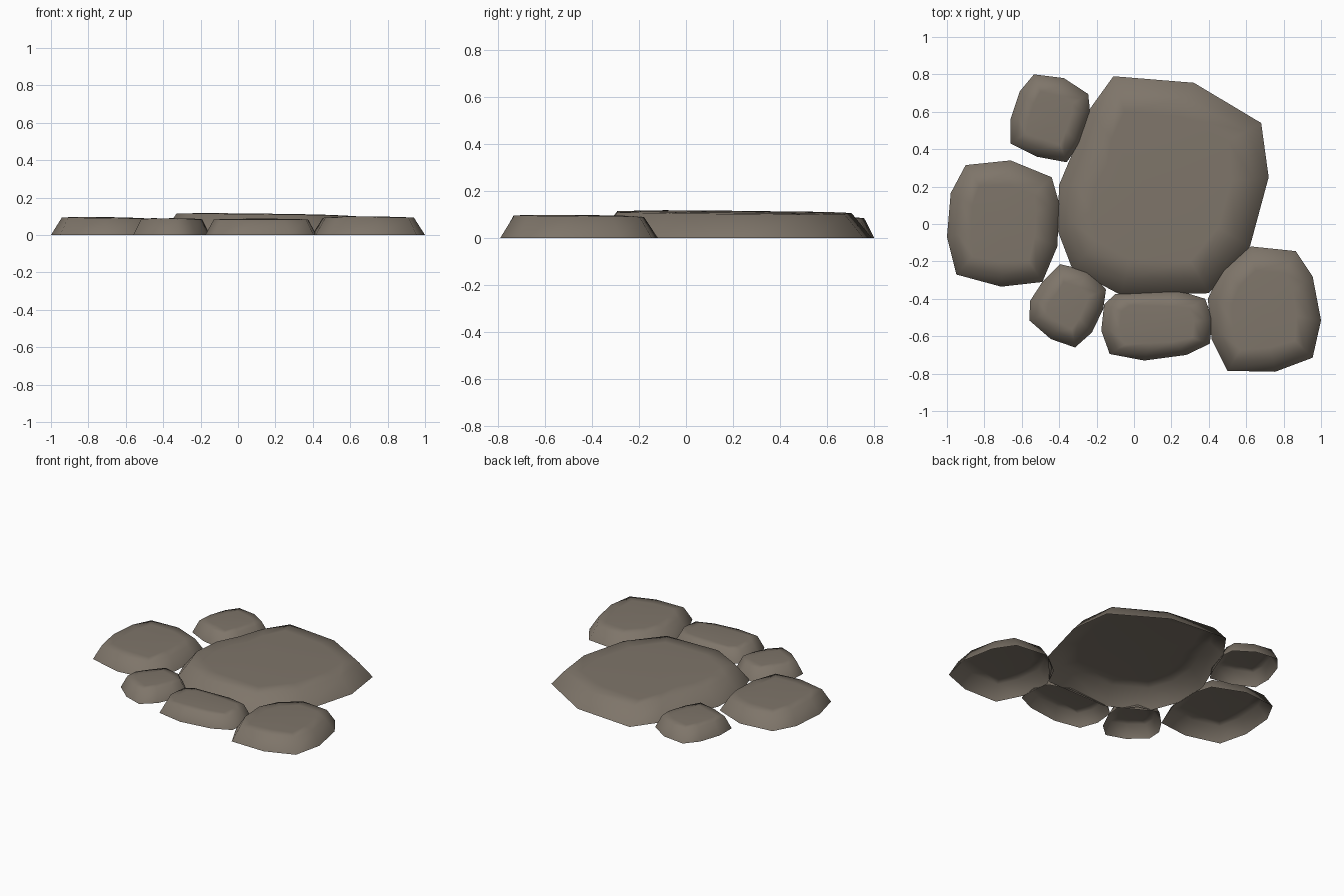
import bpy, bmesh
from mathutils import Vector

if "Cube" in bpy.data.objects:
    bpy.data.objects.remove(bpy.data.objects["Cube"])

stone = bpy.data.materials.new("warm grey stone")
stone.diffuse_color = (0.21, 0.178, 0.143, 1)
stone.use_nodes = True
stone.node_tree.nodes["Principled BSDF"].inputs["Base Color"].default_value = stone.diffuse_color


def flagstone(name, outline, inset, height, tilt=(0, 0)):
    """Low slab, open underneath: sloped sides up to a slightly tilted, domed top."""
    pts = [Vector((x, y, 0)) for x, y in outline]
    mid = sum(pts, Vector()) / len(pts)
    bm = bmesh.new()

    def ring(amount, drop):
        verts = []
        for p in pts:
            d = p - mid
            q = mid + d * (1 - amount / d.length)
            z = height - drop + tilt[0] * (q.x - mid.x) + tilt[1] * (q.y - mid.y)
            verts.append(bm.verts.new((q.x, q.y, z)))
        return verts

    base = [bm.verts.new(p) for p in pts]
    rim = ring(inset, 0.006)
    crown = ring(inset * 2.2, 0.002)
    n = len(pts)
    for low, high in ((base, rim), (rim, crown)):
        for i in range(n):
            j = (i + 1) % n
            bm.faces.new((low[i], low[j], high[j], high[i]))
    peak = bm.verts.new((mid.x, mid.y, height))
    for i in range(n):
        bm.faces.new((crown[i], crown[(i + 1) % n], peak))
    bmesh.ops.recalc_face_normals(bm, faces=bm.faces)
    if peak.normal.z < 0:
        bmesh.ops.reverse_faces(bm, faces=bm.faces)
    for f in bm.faces:
        f.smooth = True
    mesh = bpy.data.meshes.new(name)
    bm.to_mesh(mesh)
    bm.free()
    mesh.materials.append(stone)
    ob = bpy.data.objects.new(name, mesh)
    bpy.context.collection.objects.link(ob)


# Large central slab
flagstone("large_slab", [
    (-.11, .79), (-.24, .61), (-.32, .40), (-.40, .21), (-.41, -.03), (-.33, -.24),
    (-.07, -.38), (.40, -.37), (.62, -.12), (.72, .25), (.68, .54), (.32, .755)],
    0.09, 0.114, (-.012, -.008))

# Medium stones on either side
flagstone("left_stone", [
    (-.90, .315), (-.98, .165), (-1, -.07), (-.95, -.27), (-.71, -.335), (-.49, -.31),
    (-.41, -.12), (-.40, .11), (-.44, .25), (-.66, .34)], 0.06, 0.096, (-.015, 0))
flagstone("right_stone", [
    (.625, -.12), (.47, -.24), (.395, -.40), (.415, -.615), (.50, -.785), (.755, -.79),
    (.955, -.715), (1, -.515), (.955, -.28), (.865, -.145)], 0.06, 0.098, (0, -.01))

# Small stones filling the gaps
flagstone("back_small_stone", [
    (-.535, .80), (-.61, .71), (-.66, .56), (-.66, .43), (-.52, .36), (-.36, .33),
    (-.29, .43), (-.235, .60), (-.245, .695), (-.375, .78)], 0.045, 0.09)
flagstone("front_small_stone", [
    (-.395, -.215), (-.49, -.31), (-.555, -.41), (-.56, -.515), (-.445, -.615), (-.315, -.66),
    (-.225, -.58), (-.165, -.455), (-.15, -.35), (-.245, -.25)], 0.045, 0.09)
flagstone("front_long_stone", [
    (-.10, -.375), (-.16, -.43), (-.175, -.57), (-.13, -.695), (.055, -.73), (.28, -.70),
    (.405, -.64), (.42, -.51), (.38, -.40), (.235, -.355)], 0.045, 0.088)
